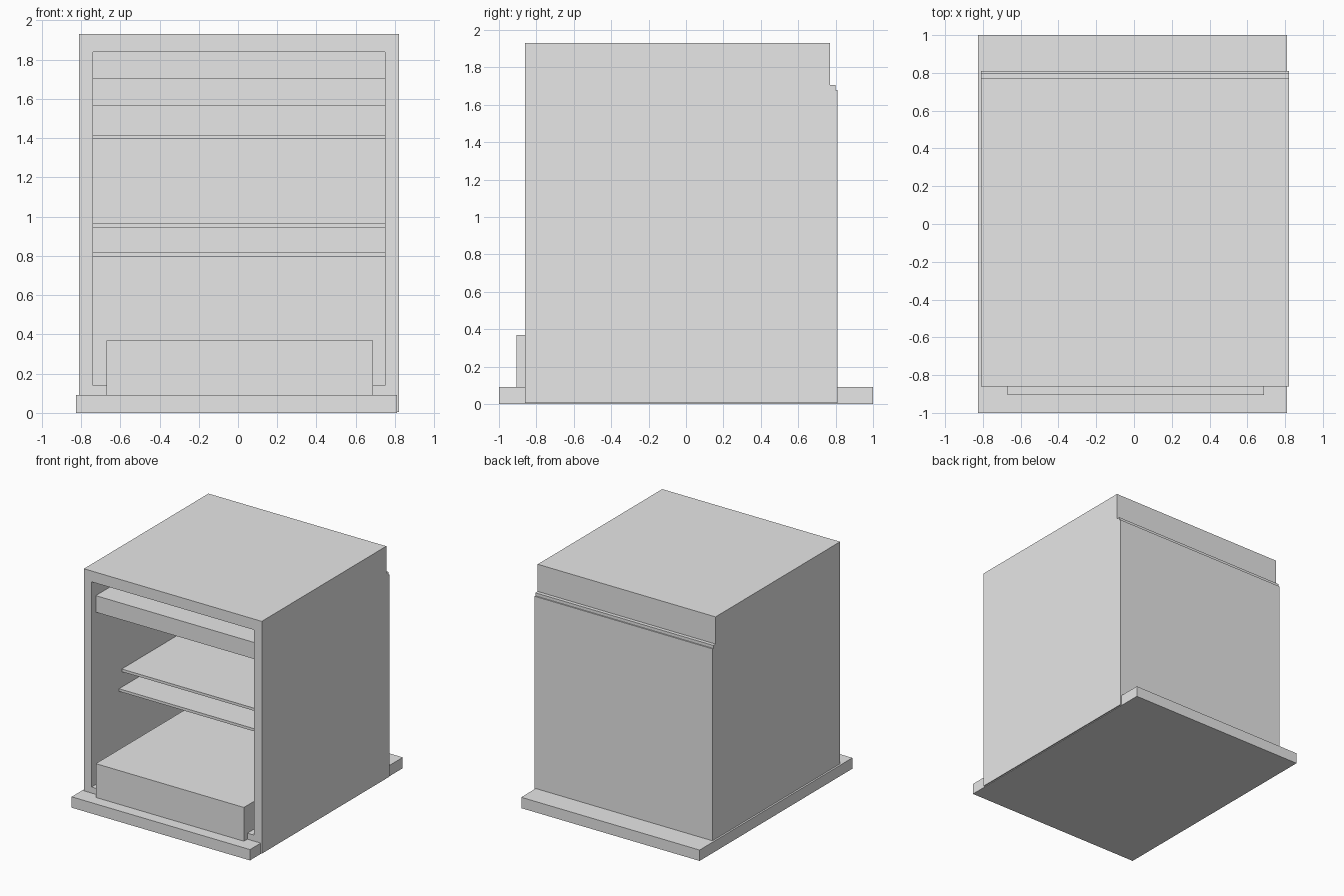
import bpy

cube = bpy.data.objects.get("Cube")
if cube:
    bpy.data.objects.remove(cube, do_unlink=True)

grey = bpy.data.materials.new("light grey")
grey.use_nodes = True
grey.diffuse_color = (0.8, 0.8, 0.8, 1)
grey.node_tree.nodes["Principled BSDF"].inputs["Base Color"].default_value = (0.8, 0.8, 0.8, 1)


def box(name, x, y, z):
    """Flat-shaded box spanning the given (min, max) ranges."""
    spans = (x, y, z)
    bpy.ops.mesh.primitive_cube_add(size=1, location=[(a + b) / 2 for a, b in spans])
    obj = bpy.context.object
    obj.name = name
    obj.scale = [b - a for a, b in spans]
    bpy.ops.object.transform_apply(location=False, rotation=False, scale=True)
    obj.data.materials.append(grey)
    return obj


# Main extents: outer shell, inner cavity, depth
LEFT, RIGHT = -0.81, 0.82
IN_LEFT, IN_RIGHT = -0.74, 0.75
FRONT, BACK = -0.86, 0.77
TOP, CEILING, FLOOR = 1.93, 1.84, 0.14
inside = (IN_LEFT, IN_RIGHT)

# Base slab
box("base_slab", (-0.825, 0.81), (-1, 1), (0, 0.09))

# Cabinet shell, open at the front
box("right_side_panel", (LEFT, IN_LEFT), (FRONT, BACK), (0.005, TOP))
box("left_side_panel", (IN_RIGHT, RIGHT), (FRONT, BACK), (0.005, TOP))
box("top_panel", inside, (FRONT, BACK), (CEILING, TOP))
box("floor_panel", inside, (FRONT, BACK), (0.03, FLOOR))
box("upper_back_panel", inside, (BACK - 0.03, BACK), (1.705, CEILING))
box("back_panel", (LEFT, RIGHT), (BACK, 0.81), (0.005, 1.68))

# Upper tray: thin plate over a box, the plate pokes out at the back
box("upper_plate", inside, (-0.805, BACK), (1.685, 1.705))
box("plate_back_lip", (LEFT, RIGHT), (BACK, 0.8), (1.68, 1.705))
box("upper_box", inside, (-0.8, BACK), (1.565, 1.685))

# Thin shelves, set back from the opening
for name, front, z in (("top_shelf", -0.46, 1.395),
                       ("middle_shelf", -0.465, 0.945),
                       ("lower_shelf", -0.5, 0.795)):
    box(name, inside, (front, BACK), (z, z + 0.022))

# Large drawer at the bottom, standing proud of the front
box("bottom_drawer", (-0.67, 0.688), (-0.905, BACK), (0.09, 0.37))
